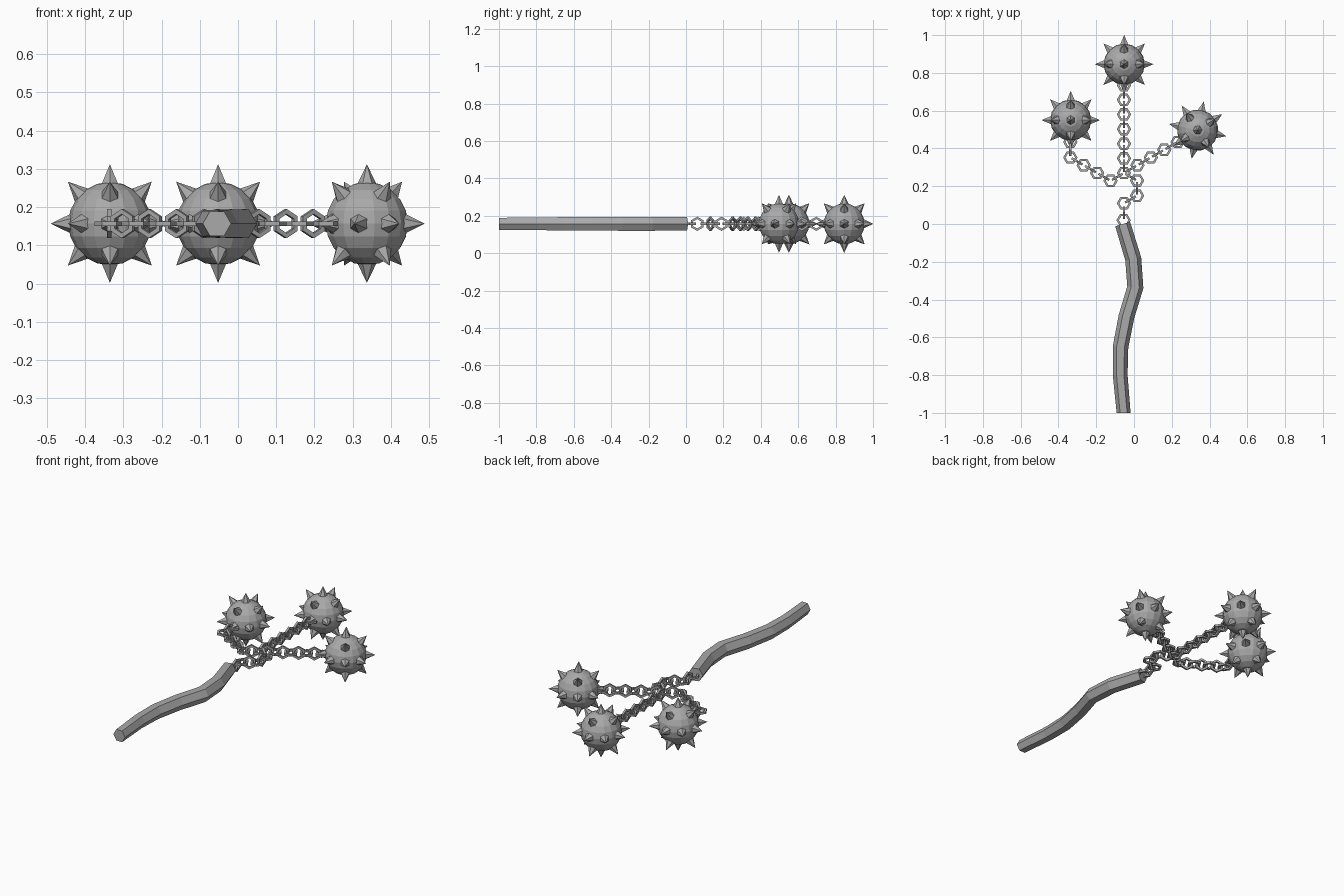
import bpy, bmesh, math
from mathutils import Vector, Matrix

if "Cube" in bpy.data.objects:
    bpy.data.objects.remove(bpy.data.objects["Cube"])

Z = 0.157  # height of the plane everything lies in

steel = bpy.data.materials.new("grey_steel")
steel.diffuse_color = (0.4, 0.4, 0.4, 1)
steel.use_nodes = True
steel.node_tree.nodes["Principled BSDF"].inputs["Base Color"].default_value = steel.diffuse_color


def finish(bm, name):
    bmesh.ops.recalc_face_normals(bm, faces=bm.faces)
    me = bpy.data.meshes.new(name)
    bm.to_mesh(me)
    bm.free()
    me.materials.append(steel)
    ob = bpy.data.objects.new(name, me)
    bpy.context.collection.objects.link(ob)
    return ob


def skin(bm, rings, closed):
    """Join rings of points with quads; cap the ends when open."""
    vs = [[bm.verts.new(p) for p in r] for r in rings]
    n, m = len(vs), len(vs[0])
    for i in range(n if closed else n - 1):
        a, b = vs[i], vs[(i + 1) % n]
        for j in range(m):
            k = (j + 1) % m
            bm.faces.new((a[j], a[k], b[k], b[j]))
    if not closed:
        bm.faces.new(vs[0])
        bm.faces.new(vs[-1])


# Bent six-sided handle: (x, y, radius) along its length
path = [(-0.055, -1.0, 0.037), (-0.073, -0.80, 0.039), (-0.071, -0.65, 0.041),
        (-0.040, -0.49, 0.042), (0.007, -0.335, 0.043), (-0.004, -0.185, 0.043),
        (-0.060, 0.0, 0.041)]
bm = bmesh.new()
rings = []
for i, (x, y, r) in enumerate(path):
    p, q = path[max(i - 1, 0)], path[min(i + 1, len(path) - 1)]
    d = Vector((q[0] - p[0], q[1] - p[1], 0)).normalized()
    if i == 0:
        d = Vector((0, 1, 0))
    side = Vector((d.y, -d.x, 0))
    rings.append([Vector((x, y, Z)) + side * r * math.cos(a) + Vector((0, 0, r * math.sin(a)))
                  for a in (math.pi / 3 * k for k in range(6))])
skin(bm, rings, False)
finish(bm, "handle")


# Chains of hexagonal links, alternately flat and upright
def add_link(bm, pos, angle, upright):
    rot = Matrix.Translation((pos[0], pos[1], Z)) @ Matrix.Rotation(angle, 4, 'Z')
    if upright:
        rot = rot @ Matrix.Rotation(math.pi / 2, 4, 'X')
    rings = []
    for k in range(6):
        a = math.pi / 3 * k + math.pi / 6  # flat sides face along the chain
        rings.append([rot @ Vector((r * math.cos(a), r * math.sin(a), h))
                      for r, h in ((0.025, -0.006), (0.038, -0.006), (0.038, 0.006), (0.025, 0.006))])
    skin(bm, rings, True)


def chain(name, start, step, headings, tail, skip_first=True):
    bm = bmesh.new()
    p = Vector(start)
    if not skip_first:
        add_link(bm, p, math.pi / 2, False)
    for h in headings:
        a = math.radians(h)
        d = Vector((math.cos(a), math.sin(a))) * step
        add_link(bm, p + d / 2, a, True)
        p = p + d
        add_link(bm, p, a, False)
    if tail is not None:  # last upright link sinks into the ball
        a = math.radians(tail)
        add_link(bm, p + Vector((math.cos(a), math.sin(a))) * step / 2, a, True)
    finish(bm, name)


fork = (-0.053, 0.27)
chain("handle_chain", (-0.053, 0.11), 0.08, [30, 90, 150], None, False)
chain("left_chain", fork, 0.082, [210, 150, 150, 150, 90], 90)
chain("middle_chain", fork, 0.0775, [90] * 6, 90)
chain("right_chain", fork, 0.082, [30] * 4, 30)

# Upright link joining chain and handle
bm = bmesh.new()
add_link(bm, (-0.053, 0.06), math.pi / 2, True)
add_link(bm, (-0.055, 0.02), math.pi / 2, False)
finish(bm, "handle_link")

# Spiked balls: spikes along the axes and the diagonals between them
dirs = [Vector((x, y, z)).normalized() for x in (-1, 0, 1) for y in (-1, 0, 1) for z in (-1, 0, 1)
        if abs(x) + abs(y) + abs(z) in (1, 2)]


def ball(name, x, y, turn):
    bm = bmesh.new()
    bmesh.ops.create_uvsphere(bm, u_segments=16, v_segments=10, radius=0.109)
    for d in dirs:
        m = Matrix.Translation(d * 0.121) @ d.to_track_quat('Z', 'Y').to_matrix().to_4x4()
        bmesh.ops.create_cone(bm, cap_ends=True, segments=6, radius1=0.033, radius2=0,
                              depth=0.068, matrix=m)
    ob = finish(bm, name)
    ob.location = (x, y, Z)
    ob.rotation_euler.z = math.radians(turn)


ball("left_spiked_ball", -0.335, 0.55, 0)
ball("middle_spiked_ball", -0.052, 0.846, 0)
ball("right_spiked_ball", 0.337, 0.497, 33)
